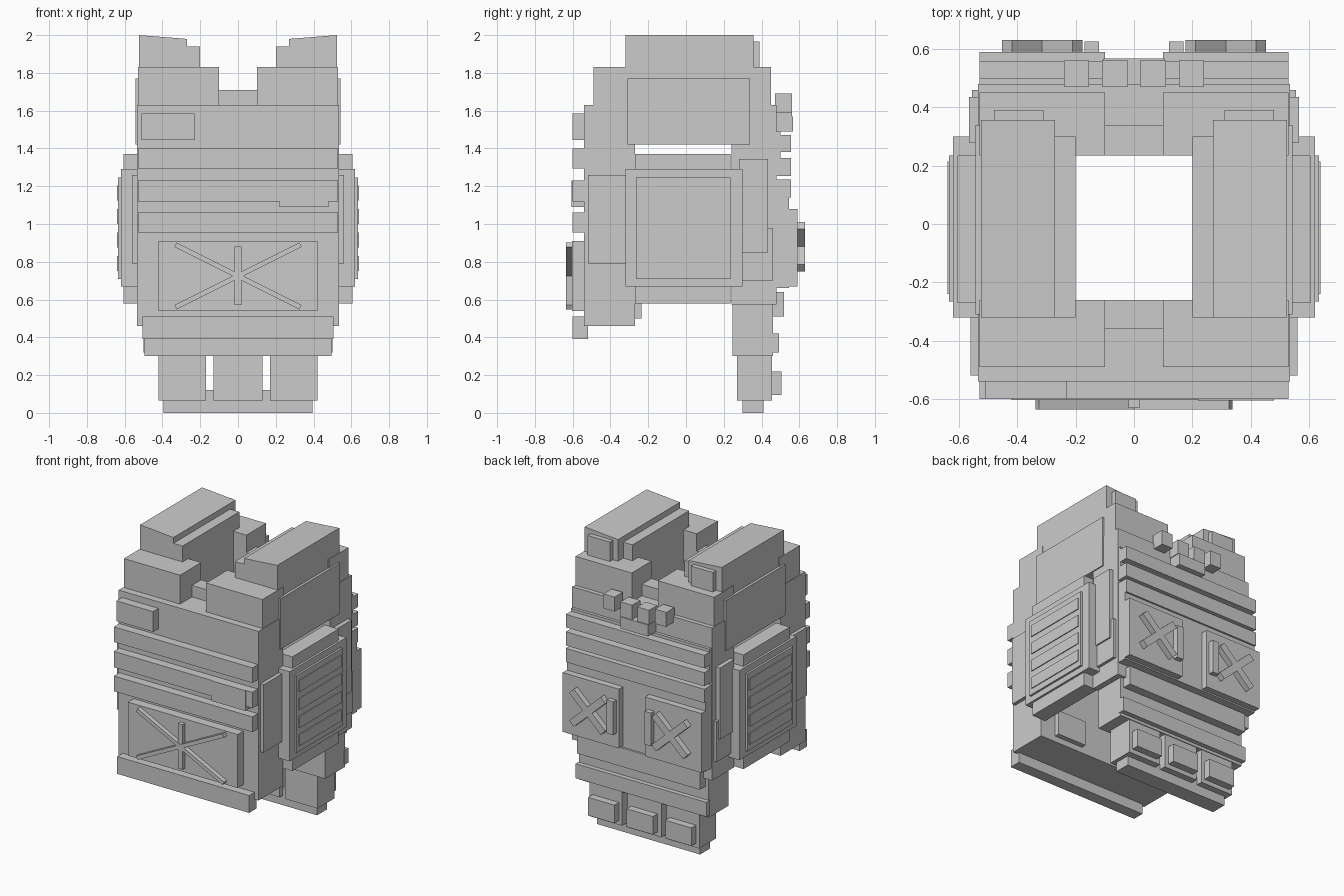
import bpy, math
from mathutils import Matrix

old = bpy.data.objects.get("Cube")
if old:
    bpy.data.objects.remove(old, do_unlink=True)

GREY = 0.6
mat = bpy.data.materials.new("plain_grey")
mat.use_nodes = True
mat.diffuse_color = (GREY, GREY, GREY, 1)
mat.node_tree.nodes["Principled BSDF"].inputs["Base Color"].default_value = (GREY, GREY, GREY, 1)


def box(name, x, y, z, spin=0):
    """Box from ranges on each axis, optionally spun about its own y axis."""
    spans = (x, y, z)
    size = [b - a for a, b in spans]
    mid = [(a + b) / 2 for a, b in spans]
    bpy.ops.mesh.primitive_cube_add(size=1)
    ob = bpy.context.object
    ob.name = name
    ob.data.transform(Matrix.Translation(mid) @ Matrix.Rotation(spin, 4, 'Y')
                      @ Matrix.Diagonal((*size, 1)))
    ob.data.materials.append(mat)
    return ob


def pair(name, x, y, z, spin=0):
    """Same box on the left (+x) and the right (-x)."""
    box("left_" + name, x, y, z, spin)
    box("right_" + name, (-x[1], -x[0]), y, z, -spin)


def wide(name, half, y, z):
    return box(name, (-half, half), y, z)


# Front panel with its webbing bands
wide("front_panel", 0.535, (-0.54, -0.27), (0.46, 1.63))
for lo, hi in ((1.295, 1.40), (1.12, 1.23), (0.955, 1.06)):
    wide("front_band", 0.53, (-0.6, -0.53), (lo, hi))
wide("front_hem_band", 0.505, (-0.6, -0.52), (0.39, 0.51))
box("chest_patch", (-0.51, -0.23), (-0.6, -0.53), (1.445, 1.585))
box("band_clip", (0.22, 0.48), (-0.605, -0.53), (1.09, 1.23))
pair("inner_pad", (0.2, 0.42), (-0.28, -0.235), (0.5, 0.67))

# Front pouch with crossed straps
wide("front_pouch", 0.42, (-0.603, -0.53), (0.54, 0.91))
wide("pouch_centre_strap", 0.018, (-0.63, -0.6), (0.57, 0.88))
tilt = math.atan2(0.33, 0.66)
for s in (-1, 1):
    box("pouch_cross_strap", (-0.37, 0.37), (-0.635, -0.6), (0.712, 0.738), s * tilt)

# Shoulders and neckline
pair("front_shoulder", (0.1, 0.53), (-0.49, -0.26), (1.6, 1.83))
pair("back_shoulder", (0.1, 0.53), (0.235, 0.45), (1.6, 1.83))
wide("front_neckline", 0.12, (-0.36, -0.26), (1.6, 1.71))
wide("back_neckline", 0.12, (0.235, 0.34), (1.6, 1.71))
pair("shoulder_bridge", (0.2, 0.543), (-0.31, 0.34), (1.42, 1.77))
pair("inner_strap", (0.2, 0.28), (-0.32, 0.30), (1.7, 1.94))
pair("strap_pad", (0.31, 0.48), (0.35, 0.39), (1.83, 1.965))
for s in (-1, 1):
    strap = box("shoulder_strap", (0.27, 0.525), (-0.32, 0.357), (1.7, 2.0))
    for v in strap.data.vertices:
        if v.co.z > 1.9 and v.co.x < 0.4:
            v.co.z -= 0.02
    if s < 0:
        strap.data.transform(Matrix.Diagonal((-1, 1, 1, 1)))
        strap.data.flip_normals()

# Side plates, layered outward, with thin slats
pair("side_base", (0.5, 0.605), (-0.27, 0.235), (0.58, 1.37))
pair("side_plate", (0.53, 0.62), (-0.32, 0.30), (0.67, 1.29))
pair("side_face", (0.6, 0.634), (-0.265, 0.235), (0.71, 1.245))
for i in range(4):
    z = 0.79 + 0.125 * i
    pair("side_slat", (0.62, 0.64), (-0.24, 0.215), (z - 0.04, z + 0.04))
pair("side_front_strap", (0.52, 0.56), (-0.52, -0.3), (0.79, 1.26))
pair("side_back_strap", (0.52, 0.565), (0.28, 0.435), (0.85, 1.345))
pair("side_lower_strap", (0.52, 0.555), (0.28, 0.46), (0.7, 0.98))

# Back panel with bands
wide("back_panel", 0.535, (0.24, 0.48), (0.575, 1.63))
wide("back_lower_panel", 0.53, (0.44, 0.545), (0.66, 1.235))
for lo, hi in ((1.38, 1.47), (1.255, 1.35), (1.14, 1.235)):
    wide("back_band", 0.53, (0.47, 0.557), (lo, hi))
for lo, hi in ((1.47, 1.49), (1.35, 1.38)):
    wide("back_band_backing", 0.53, (0.47, 0.5), (lo, hi))

# Loops at the nape
pair("outer_loop", (0.155, 0.24), (0.47, 0.56), (1.59, 1.69))
pair("inner_loop", (0.02, 0.11), (0.47, 0.56), (1.57, 1.67))
wide("nape_tag", 0.105, (0.47, 0.567), (1.49, 1.57))

# Back pouches with crosses
pair("back_pouch", (0.1, 0.53), (0.5, 0.59), (0.67, 1.08))
pair("back_pouch_tab", (0.12, 0.17), (0.58, 0.625), (0.77, 1.0))
for s in (-1, 1):
    pair("back_cross", (0.15, 0.48), (0.58, 0.63), (0.855, 0.905), s * math.radians(43))

# Tail plate with bands and three small pouches
wide("tail_plate", 0.495, (0.245, 0.46), (0.3, 0.66))
wide("tail_upper_band", 0.47, (0.45, 0.52), (0.51, 0.64))
wide("tail_lower_band", 0.5, (0.45, 0.492), (0.32, 0.42))
wide("tail_bar", 0.395, (0.3, 0.41), (0, 0.12))
for name, x, half in (("left", 0.295, 0.125), ("middle", 0, 0.13), ("right", -0.295, 0.125)):
    box(name + "_tail_pouch", (x - half, x + half), (0.27, 0.455), (0.065, 0.3))
    box(name + "_tail_pouch_pad", (x - 0.1, x + 0.1), (0.44, 0.505), (0.095, 0.22))
